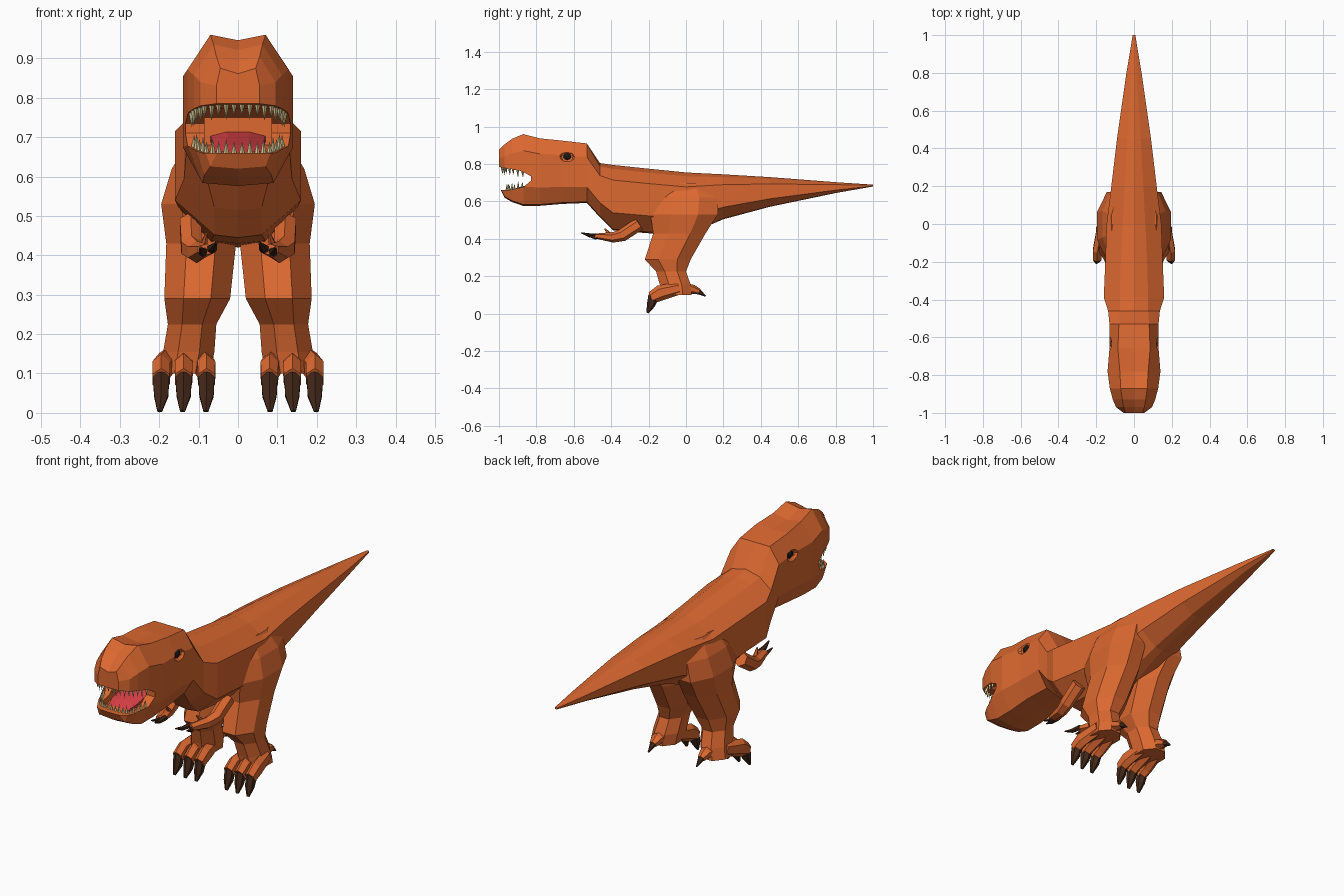
import bpy, bmesh, math
from mathutils import Vector

if "Cube" in bpy.data.objects:
    bpy.data.objects.remove(bpy.data.objects["Cube"])

def material(name, rgb):
    m = bpy.data.materials.new(name)
    m.diffuse_color = (*rgb, 1)
    m.use_nodes = True
    m.node_tree.nodes["Principled BSDF"].inputs["Base Color"].default_value = m.diffuse_color
    return m

SKIN = material("skin", (0.72, 0.14, 0.03))
CLAW = material("claw", (0.06, 0.022, 0.01))
TOOTH = material("tooth", (0.72, 0.6, 0.3))
TONGUE = material("tongue", (0.7, 0.05, 0.06))
EYE = material("eye", (0.01, 0.01, 0.01))

def finish(name, bm, mat, mirror=False):
    bmesh.ops.recalc_face_normals(bm, faces=bm.faces)
    me = bpy.data.meshes.new(name)
    bm.to_mesh(me)
    bm.free()
    ob = bpy.data.objects.new(name, me)
    bpy.context.collection.objects.link(ob)
    me.materials.append(mat)
    if mirror:
        ob.modifiers.new("mirror", 'MIRROR')
    return ob

def add_loft(bm, rings):
    loops = [[bm.verts.new(p) for p in r] for r in rings]
    n = len(loops[0])
    for a, b in zip(loops, loops[1:]):
        for i in range(n):
            j = (i + 1) % n
            bm.faces.new((a[i], a[j], b[j], b[i]))
    bm.faces.new(loops[0])
    bm.faces.new(loops[-1])

def add_tube(bm, path, sides=6):
    """path: (x, y, z, radius across, radius up) running mostly in the y-z plane"""
    pts = [Vector(p[:3]) for p in path]
    rings = []
    for i, p in enumerate(path):
        t = (pts[min(i + 1, len(pts) - 1)] - pts[max(i - 1, 0)]).normalized()
        up = t.cross(Vector((1, 0, 0))).normalized()
        side = up.cross(t)
        ru = p[4] if len(p) > 4 else p[3]
        rings.append([pts[i] + side * p[3] * math.cos(a) + up * ru * math.sin(a)
                      for a in (math.tau * (k + 0.5) / sides for k in range(sides))])
    add_loft(bm, rings)

def add_prism(bm, profile, hw):
    add_loft(bm, [[(x, y, z) for y, z in profile] for x in (-hw, hw)])

# Body, head and tail: y, top, bottom, half width, half width at top, at bottom
sections = [
    (-1.0, .875, .68, .055, .045, .04), (-.97, .905, .62, .095, .055, .07),
    (-.93, .935, .597, .112, .062, .085), (-.87, .96, .576, .128, .07, .09),
    (-.78, .937, .577, .14, .075, .09), (-.66, .925, .587, .13, .085, .09),
    (-.53, .91, .592, .13, .08, .08), (-.46, .805, .515, .137, .075, .06),
    (-.39, .795, .445, .16, .075, .06), (-.2, .775, .43, .152, .07, .07),
    (0, .755, .42, .145, .06, .06), (.2, .745, .505, .12, .05, .04),
    (.45, .73, .572, .09, .035, .03), (.8, .703, .645, .04, .015, .015),
    (1.0, .69, .68, .007, .004, .004)]
rings = []
for y, zt, zb, w, wt, wb in sections:
    h = zt - zb
    dip = .014 if y < -.7 else 0
    drop = 0 if y < -.5 else .06 * h
    half = [(wt, zt - drop), (w, zt - .23 * h), (w, zb + .27 * h), (wb, zb + .02 * h)]
    rings.append([(0, y, zt - dip)] + [(x, y, z) for x, z in half] + [(0, y, zb)]
                 + [(-x, y, z) for x, z in reversed(half)])
bm = bmesh.new()
add_loft(bm, rings)
body = finish("body", bm, SKIN)

# Cut the mouth wedge, the throat pocket and the eye sockets
def cut(bm):
    c = finish("cutter", bm, SKIN)
    c.hide_render = True
    m = body.modifiers.new("cut", 'BOOLEAN')
    m.operation, m.solver, m.object = 'DIFFERENCE', 'EXACT', c
    bpy.context.view_layer.objects.active = body
    bpy.ops.object.modifier_apply(modifier=m.name)
    bpy.data.objects.remove(c)

bm = bmesh.new()
add_prism(bm, [(-1.1, .79), (-1, .785), (-.88, .763), (-.83, .735), (-.83, .71),
               (-.87, .677), (-.95, .66), (-1.1, .66)], .3)
cut(bm)
bm = bmesh.new()
add_prism(bm, [(-.94, .76), (-.9, .8), (-.72, .75), (-.72, .68), (-.93, .635)], .085)
cut(bm)

def add_ball(bm, c, r):
    v = bmesh.ops.create_uvsphere(bm, u_segments=8, v_segments=6, radius=1)["verts"]
    bmesh.ops.scale(bm, vec=r, verts=v)
    bmesh.ops.translate(bm, vec=c, verts=v)

bm = bmesh.new()
for s in (-1, 1):
    add_ball(bm, (s * .135, -.635, .84), (.025, .043, .029))
cut(bm)

# Eyes
bm = bmesh.new()
add_ball(bm, (.108, -.635, .84), (.018, .026, .02))
finish("eyes", bm, EYE, True)

# Tongue
bm = bmesh.new()
add_tube(bm, [(0, -.93, .652, .055, .012), (0, -.88, .665, .07, .016),
              (0, -.72, .695, .075, .02)], 8)
finish("tongue", bm, TONGUE)

# Teeth along a curved lip line, one side mirrored
def teeth(name, lip, count, sign):
    bm = bmesh.new()
    pts = [Vector(p) for p in lip]
    for i in range(count):
        t = (i + .5) / count * (len(pts) - 1)
        k = int(t)
        p = pts[k].lerp(pts[k + 1], t - k)
        size = .03 + .008 * (i % 2)
        base = [bm.verts.new(p + Vector((.008 * math.cos(a), .008 * math.sin(a), -sign * .006)))
                for a in (0, math.pi / 2, math.pi, 1.5 * math.pi)]
        tip = bm.verts.new(p + Vector((0, .002, sign * size)))
        bm.faces.new(base)
        for a in range(4):
            bm.faces.new((base[a], base[(a + 1) % 4], tip))
    finish(name, bm, TOOTH, True)

teeth("upper_teeth", [(0, -.985, .782), (.045, -.982, .781), (.085, -.962, .777),
                      (.108, -.92, .77), (.12, -.86, .752)], 9, -1)
teeth("lower_teeth", [(0, -.96, .66), (.045, -.958, .66), (.08, -.945, .66),
                      (.1, -.915, .667), (.115, -.865, .68)], 9, 1)

# Legs: z, inner x, outer x, front y, back y
bm = bmesh.new()
k = 1 / math.cos(math.pi / 8)
rings = []
for z, x0, x1, y0, y1 in [
        (.70, .04, .12, -.13, .12), (.62, .02, .168, -.17, .17), (.53, .02, .195, -.19, .17),
        (.43, .005, .182, -.175, .105), (.29, .02, .187, -.22, .025), (.225, .055, .178, -.16, .0),
        (.155, .06, .19, -.14, .025), (.10, .07, .2, -.13, .03)]:
    rings.append([((x0 + x1) / 2 + (x1 - x0) / 2 * k * math.cos(a),
                   (y0 + y1) / 2 + (y1 - y0) / 2 * k * math.sin(a), z)
                  for a in (math.pi / 8 + math.pi / 4 * i for i in range(8))])
add_loft(bm, rings)
finish("legs", bm, SKIN, True)

# Toes, heel spurs and their claws
toes, claws = bmesh.new(), bmesh.new()
for tx in (.08, .138, .195):
    add_tube(toes, [(.13 + (tx - .13) * .7, -.04, .135, .028, .034), (tx, -.14, .11, .026, .042),
                    (tx, -.185, .085, .025, .032)])
    add_tube(claws, [(tx, -.172, .095, .024, .03), (tx, -.188, .045, .021, .022),
                     (tx * 1.02, -.206, .004, .007, .006)])
add_tube(toes, [(.13, -.01, .135, .04, .03), (.13, .04, .13, .028, .024), (.13, .07, .118, .018, .016)])
add_tube(claws, [(.13, .065, .12, .016, .016), (.13, .105, .093, .003)])
finish("toes", toes, SKIN, True)

# Arms with clawed hands
bm = bmesh.new()
add_tube(bm, [(.12, -.25, .48, .032, .035), (.118, -.34, .42, .03, .034), (.105, -.39, .408, .026, .028),
              (.08, -.48, .415, .026, .014)])
add_tube(bm, [(.09, -.4, .415, .014), (.08, -.435, .455, .003)])
finish("arms", bm, SKIN, True)
for x, y, z in ((.055, -.56, .432), (.095, -.53, .42)):
    add_tube(claws, [((x + .08) / 2, -.465, .416, .013), ((x * 2 + .08) / 3, y + .045, z - .013, .011),
                     (x, y, z, .003)])
finish("claws", claws, CLAW, True)
